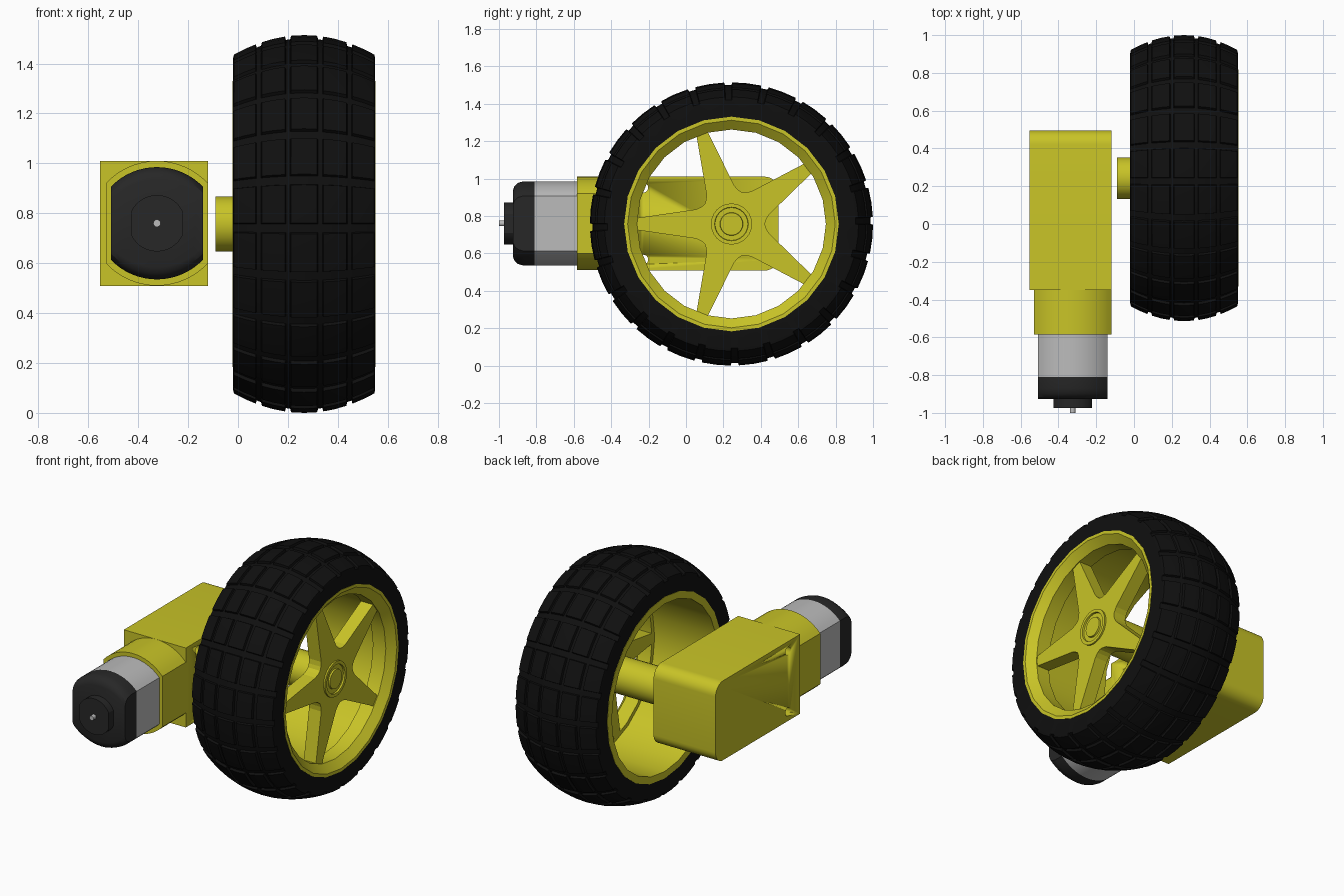
import bpy, bmesh
from math import sin, cos, pi, radians, sqrt, asin, atan2, hypot

if "Cube" in bpy.data.objects:
    bpy.data.objects.remove(bpy.data.objects["Cube"])

CY, CZ = 0.243, 0.757      # wheel axis
MX, MZ = -0.325, 0.76      # motor axis


def material(name, rgb):
    m = bpy.data.materials.new(name)
    m.diffuse_color = (*rgb, 1)
    m.use_nodes = True
    m.node_tree.nodes["Principled BSDF"].inputs["Base Color"].default_value = m.diffuse_color
    return m


YELLOW = material("yellow_plastic", (0.58, 0.55, 0.02))
RUBBER = material("tyre_rubber", (0.005, 0.005, 0.005))
DARK = material("dark_plastic", (0.02, 0.02, 0.02))
STEEL = material("steel", (0.5, 0.5, 0.5))


def finish(name, bm, mat, smooth=30):
    bmesh.ops.recalc_face_normals(bm, faces=bm.faces)
    me = bpy.data.meshes.new(name)
    bm.to_mesh(me)
    bm.free()
    ob = bpy.data.objects.new(name, me)
    bpy.context.collection.objects.link(ob)
    if mat:
        me.materials.append(mat)
    if smooth:
        bpy.ops.object.select_all(action='DESELECT')
        ob.select_set(True)
        bpy.context.view_layer.objects.active = ob
        bpy.ops.object.shade_smooth_by_angle(angle=radians(smooth))
    return ob


def loft(name, rings, mat, closed=False, smooth=30):
    """Skin a list of equal-length point rings; cap the ends unless closed."""
    bm = bmesh.new()
    vs = [[bm.verts.new(p) for p in ring] for ring in rings]
    n, k = len(vs[0]), len(vs)
    for i in range(k if closed else k - 1):
        a, b = vs[i], vs[(i + 1) % k]
        for j in range(n):
            bm.faces.new((a[j], a[(j + 1) % n], b[(j + 1) % n], b[j]))
    if not closed:
        bm.faces.new(vs[0])
        bm.faces.new(vs[-1])
    return finish(name, bm, mat, smooth)


def ring_x(x, r, n, y=CY, z=CZ):
    return [(x, y + r * cos(2 * pi * j / n), z + r * sin(2 * pi * j / n)) for j in range(n)]


# Tyre: crowned band with a grid of raised tread blocks
ROWS, DEPTH = 24, 0.014
columns = [(-0.02, 0.075), (0.092, 0.192), (0.209, 0.321), (0.338, 0.438), (0.455, 0.55)]
stations = []              # (x, raised)
for a, b in columns:
    m = (a + b) / 2
    stations += [(a, False), (a + .004, True), (m, True), (b - .004, True), (b, False)]
turns = []                 # (angle, raised)
for k in range(ROWS):
    for f, up in ((0, 0), (.18, 0), (.2, 1), (.6, 1), (.98, 1)):
        turns.append(((k + f) * 2 * pi / ROWS, bool(up)))


def tyre_ring(x, raised):
    t = (x - 0.265) / 0.285
    crown = 0.757 - 0.08 * t * t
    pts = []
    for ang, up in turns:
        r = crown - (0 if raised and up else DEPTH)
        pts.append((x, CY + r * cos(ang), CZ + r * sin(ang)))
    return pts


def plain_ring(x, r):
    return [(x, CY + r * cos(a), CZ + r * sin(a)) for a, _ in turns]


rings = [plain_ring(-0.02, 0.565)] + [tyre_ring(*s) for s in stations] + [plain_ring(0.55, 0.565)]
loft("tyre", rings, RUBBER, closed=True, smooth=20)

# Rim: barrel with a sloped front lip
rim = [(-0.022, 0.574), (0.552, 0.574), (0.552, 0.555), (0.51, 0.505), (0.42, 0.505),
       (0.42, 0.53), (-0.022, 0.53)]
loft("rim", [ring_x(x, r, 24) for x, r in rim], YELLOW, closed=True)

# Five tapered spokes as one star plate
star = []
for k in range(5):
    a0 = pi + k * 2 * pi / 5
    tip = (hypot(.52, .03), atan2(.03, .52))
    root = (hypot(.19, .078), atan2(.078, .19))
    local = [(root[0], -root[1]), (tip[0], -tip[1]), tip, root,
             (.186, radians(29)), (.178, radians(36)), (.186, radians(43))]
    star += [(CY + r * cos(a0 + a), CZ + r * sin(a0 + a)) for r, a in local]
loft("spokes", [[(x, y, z) for y, z in star] for x in (0.42, 0.505)], YELLOW, smooth=0)

# Hub: long sleeve with a grooved front face
hub = [(-0.09, 0.11), (0.515, 0.11), (0.515, 0.09), (0.49, 0.085), (0.49, 0.065), (0.515, 0.06)]
loft("hub", [ring_x(x, r, 24) for x, r in hub], YELLOW)

# Gearbox: block with the two rear corners rounded
R, Y0, Y1, Z0, Z1 = 0.075, -0.35, 0.495, 0.508, 1.01
side = [(Y0, Z1), (Y0, Z0)]
for i in range(9):
    a = -pi / 2 + i * pi / 16
    side.append((Y1 - R + R * cos(a), Z0 + R + R * sin(a)))
for i in range(9):
    a = i * pi / 16
    side.append((Y1 - R + R * cos(a), Z1 - R + R * sin(a)))
gearbox = loft("gearbox", [[(x, y, z) for y, z in side] for x in (-0.553, -0.12)], YELLOW)

# Screw holes through the gearbox
for z in (0.567, 0.951):
    cutter = loft("screw_hole_cutter", [ring_x(x, 0.026, 16, -0.228, z) for x in (-0.7, 0)], None)
    cutter.hide_render = True
    cutter.hide_set(True)
    mod = gearbox.modifiers.new("screw_hole", 'BOOLEAN')
    mod.object = cutter
    mod.solver = 'EXACT'


def can_ring(y, w, h, e, n=16):
    """Flat-sided section: half width w, arcs rising from height e to h."""
    s = h - e
    rad = (w * w + s * s) / (2 * s)
    a = asin(w / rad)
    top = [(rad * sin(-a + 2 * a * i / n), h - rad + rad * cos(-a + 2 * a * i / n))
           for i in range(n + 1)]
    return [(MX + x, y, MZ + z) for x, z in top] + [(MX - x, y, MZ - z) for x, z in top]


# Motor: mount collar, metal can, end cap, boss and shaft
loft("motor_mount", [can_ring(y, .205, .25, .16) for y in (-0.584, -0.345)], YELLOW)
loft("motor_can", [can_ring(y, .184, .225, .147) for y in (-0.81, -0.58)], STEEL)
loft("motor_end_cap", [can_ring(y, .184, .225 - d, .147 - d) for y, d in
                       ((-0.81, 0), (-0.87, 0), (-0.898, .008), (-0.917, .025), (-0.926, .05))], DARK)
loft("motor_boss", [can_ring(y, .102, .113, .05) for y in (-0.973, -0.92)], DARK)
loft("motor_shaft", [[(MX + .015 * cos(j * pi / 8), y, MZ + .015 * sin(j * pi / 8)) for j in range(16)]
                     for y in (-1.0, -0.965)], STEEL)
